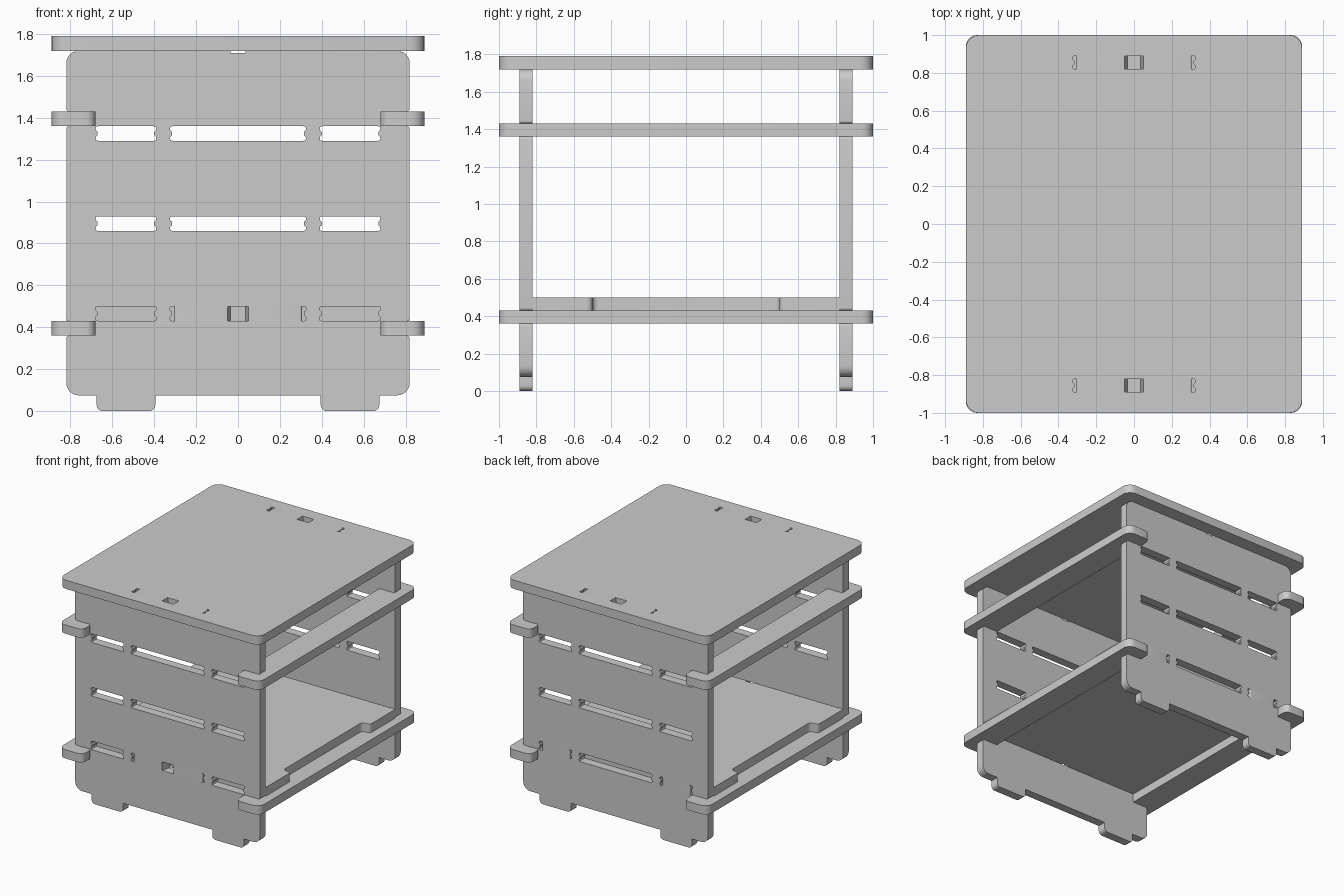
import bpy, bmesh, math
from mathutils import Vector, Matrix

if "Cube" in bpy.data.objects:
    bpy.data.objects.remove(bpy.data.objects["Cube"])

T = 0.07  # board thickness


def rounded(points, steps=6):
    """Turn (x, y, radius) corners into a polygon with filleted corners."""
    out = []
    n = len(points)
    for i, p in enumerate(points):
        c, r = Vector(p[:2]), p[2]
        if r <= 0:
            out.append(c)
            continue
        a = (Vector(points[i - 1][:2]) - c).normalized()
        b = (Vector(points[(i + 1) % n][:2]) - c).normalized()
        half = a.angle(b) / 2
        d = r / math.tan(half)
        centre = c + (a + b).normalized() * (r / math.sin(half))
        s, e = c + a * d - centre, c + b * d - centre
        sweep = s.angle_signed(e)
        for k in range(steps + 1):
            out.append(centre + Matrix.Rotation(-sweep * k / steps, 2) @ s)
    return out


def mirrored(half):
    """Complete a right-hand half outline with its mirror image in x."""
    return half + [(-x, y, r) for x, y, r in reversed(half)]


def slot(x0, x1, y0):
    """Slot with corner reliefs at both ends, one board thick."""
    end = [(.014, 0), (.003, .002), (0, .010), (.002, .020), (.010, .027)]
    end += [(d, T - y) for d, y in reversed(end)]
    return ([Vector((x1 - d, y0 + y)) for d, y in end] +
            [Vector((x0 + d, y0 + y)) for d, y in reversed(end)])


def board(name, outline, base, holes=(), upright=False):
    """Flat board cut from an outline with holes; base is the low z (or y)."""
    bm = bmesh.new()
    caps = [[], []]
    for loop in [rounded(outline)] + list(holes):
        rings = []
        for level in (0, 1):
            h = base + T * level
            ring = [bm.verts.new((p.x, p.y, h)) for p in loop]
            caps[level] += [bm.edges.new((ring[i - 1], ring[i])) for i in range(len(ring))]
            rings.append(ring)
        lo, hi = rings
        for i in range(len(lo)):
            bm.faces.new((lo[i - 1], lo[i], hi[i], hi[i - 1]))
    for edges in caps:
        bmesh.ops.triangle_fill(bm, use_beauty=True, edges=edges, normal=(0, 0, 1))
    if upright:
        for v in bm.verts:
            v.co = (v.co.x, v.co.z, v.co.y)
    bmesh.ops.recalc_face_normals(bm, faces=bm.faces)
    mesh = bpy.data.meshes.new(name)
    bm.to_mesh(mesh)
    bm.free()
    obj = bpy.data.objects.new(name, mesh)
    bpy.context.collection.objects.link(obj)
    bpy.ops.object.select_all(action='DESELECT')
    obj.select_set(True)
    bpy.context.view_layer.objects.active = obj
    bpy.ops.object.shade_smooth_by_angle(angle=math.radians(30))
    return obj


# Table top with a tab slot over each end panel
top = [(-.89, -1, .07), (.89, -1, .07), (.89, 1, .07), (-.89, 1, .07)]
board("top_board", top, 1.72, [slot(-.325, .325, y) for y in (-.89, .82)])

# Front and back end panels: feet, rail notches, split top tab, three slot rows
panel = mirrored([
    (.395, .075, 0), (.395, 0, .03), (.675, 0, .03), (.675, .075, 0),
    (.82, .075, .06), (.82, .36, .015), (.75, .36, 0), (.75, .43, 0),
    (.82, .43, .015), (.82, 1.36, .015), (.75, 1.36, 0), (.75, 1.43, 0),
    (.82, 1.43, .015), (.82, 1.72, .06), (.305, 1.72, 0), (.305, 1.79, .01),
    (.05, 1.79, 0), (.035, 1.71, 0)])
slots = [slot(a, b, z) for z in (.43, .86, 1.29)
         for a, b in ((-.68, -.39), (-.325, .325), (.39, .68))]
board("front_panel", panel, -.89, slots, upright=True)
board("back_panel", panel, .82, slots, upright=True)

# Side rails, notched where they cross the end panels
near = [(.68, -.82, 0), (.75, -.82, 0), (.75, -.89, 0), (.68, -.89, .015),
        (.68, -1, .045), (.89, -1, .06)]
rail = near + [(x, -y, r) for x, y, r in reversed(near)]
for level, z in (("lower", .36), ("upper", 1.36)):
    board(f"{level}_right_rail", rail, z)
    board(f"{level}_left_rail", [(-x, y, r) for x, y, r in reversed(rail)], z)

# Shelf: split tab at the front, two outer tabs at the back, recessed sides
shelf = mirrored([
    (.035, -.81, 0), (.05, -.89, 0), (.305, -.89, .01), (.305, -.82, 0),
    (.82, -.82, 0), (.82, -.50, .03), (.75, -.50, .03),
    (.75, .50, .03), (.82, .50, .03), (.82, .82, 0),
    (.655, .82, 0), (.655, .89, .01), (.41, .89, .01), (.41, .82, 0)])
board("shelf", shelf, .43)
